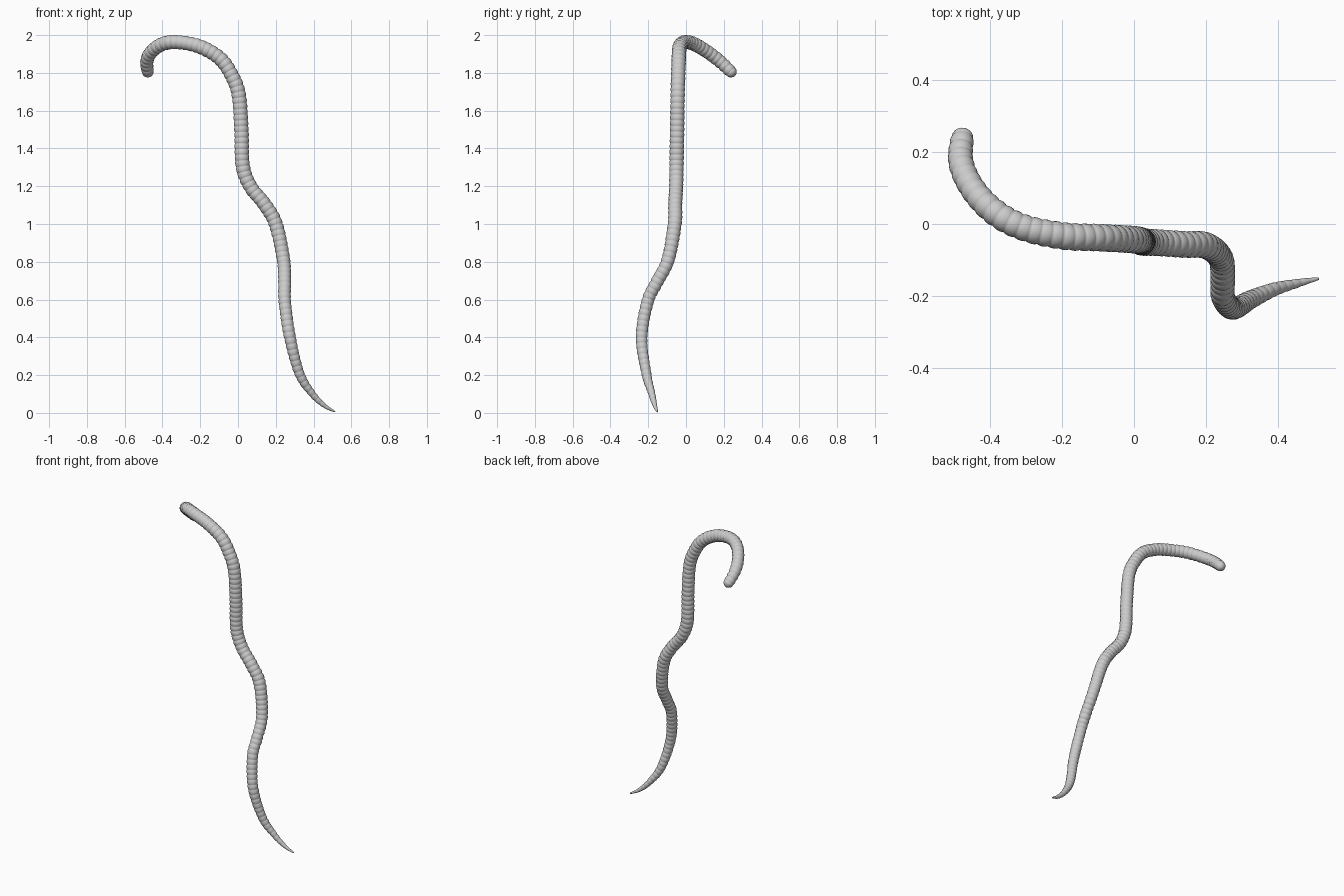
import bpy, bmesh, math
from mathutils import Vector

if "Cube" in bpy.data.objects:
    bpy.data.objects.remove(bpy.data.objects["Cube"])

# Centre line of the body from tail to head: x, y, z, radius
PATH = [(.513, -.152, .006, .004), (.455, -.165, .04, .012), (.39, -.182, .105, .019),
        (.325, -.21, .21, .026), (.275, -.235, .40, .031), (.248, -.203, .59, .033),
        (.247, -.155, .69, .034), (.241, -.095, .81, .035), (.20, -.06, 1.0, .037),
        (.14, -.057, 1.105, .037), (.065, -.052, 1.2, .037), (.025, -.05, 1.31, .038),
        (.018, -.047, 1.5, .038), (.003, -.044, 1.69, .038), (-.04, -.041, 1.80, .038),
        (-.1, -.038, 1.88, .038), (-.2, -.033, 1.938, .038), (-.31, -.009, 1.962, .037),
        (-.39, .035, 1.956, .037), (-.45, .1, 1.92, .036), (-.482, .175, 1.865, .035),
        (-.475, .26, 1.785, .031)]
RINGS, STEPS, SIDES = 90, 8, 24


def smooth_curve(points, n=24):
    p = [Vector(q) for q in points]
    p = [2 * p[0] - p[1]] + p + [2 * p[-1] - p[-2]]
    out = []
    for a, b, c, d in zip(p, p[1:], p[2:], p[3:]):
        for i in range(n):
            t = i / n
            out.append(.5 * (2 * b + (c - a) * t + (2 * a - 5 * b + 4 * c - d) * t * t
                             + (3 * b - a - 3 * c + d) * t ** 3))
    return out + [p[-2]]


def resample(pts, count):
    lengths = [0]
    for a, b in zip(pts, pts[1:]):
        lengths.append(lengths[-1] + (b.xyz - a.xyz).length)
    out, j = [], 0
    for i in range(count + 1):
        s = lengths[-1] * i / count
        while j < len(pts) - 2 and lengths[j + 1] < s:
            j += 1
        t = (s - lengths[j]) / (lengths[j + 1] - lengths[j])
        out.append(pts[j].lerp(pts[j + 1], t))
    return out, lengths[-1]


pts, total = resample(smooth_curve(PATH), RINGS * STEPS)
last = len(pts) - 1

# Body: swept circles whose radius bulges once per segment
bm = bmesh.new()
side = Vector((0, 1, 0))
loops = []
for i, p in enumerate(pts):
    tangent = (pts[min(i + 1, last)].xyz - pts[max(i - 1, 0)].xyz).normalized()
    side = (side - tangent * side.dot(tangent)).normalized()
    up = tangent.cross(side)
    r = p.w * (.91 + .1 * abs(math.sin(math.pi * i / STEPS)) ** .6)
    # Rounded head end
    d = (last - i) / last * total
    if d < .035:
        r *= max(.05, 1 - (1 - d / .035) ** 2) ** .5
    loops.append([bm.verts.new(p.xyz + r * (side * math.cos(a) + up * math.sin(a)))
                  for a in (math.tau * k / SIDES for k in range(SIDES))])
for a, b in zip(loops, loops[1:]):
    for k in range(SIDES):
        m = (k + 1) % SIDES
        bm.faces.new((a[k], a[m], b[m], b[k]))
bm.faces.new(loops[0][::-1])
bm.faces.new(loops[-1])
bmesh.ops.recalc_face_normals(bm, faces=bm.faces)
for f in bm.faces:
    f.smooth = True

mesh = bpy.data.meshes.new("worm_body")
bm.to_mesh(mesh)
bm.free()
body = bpy.data.objects.new("worm_body", mesh)
bpy.context.collection.objects.link(body)
